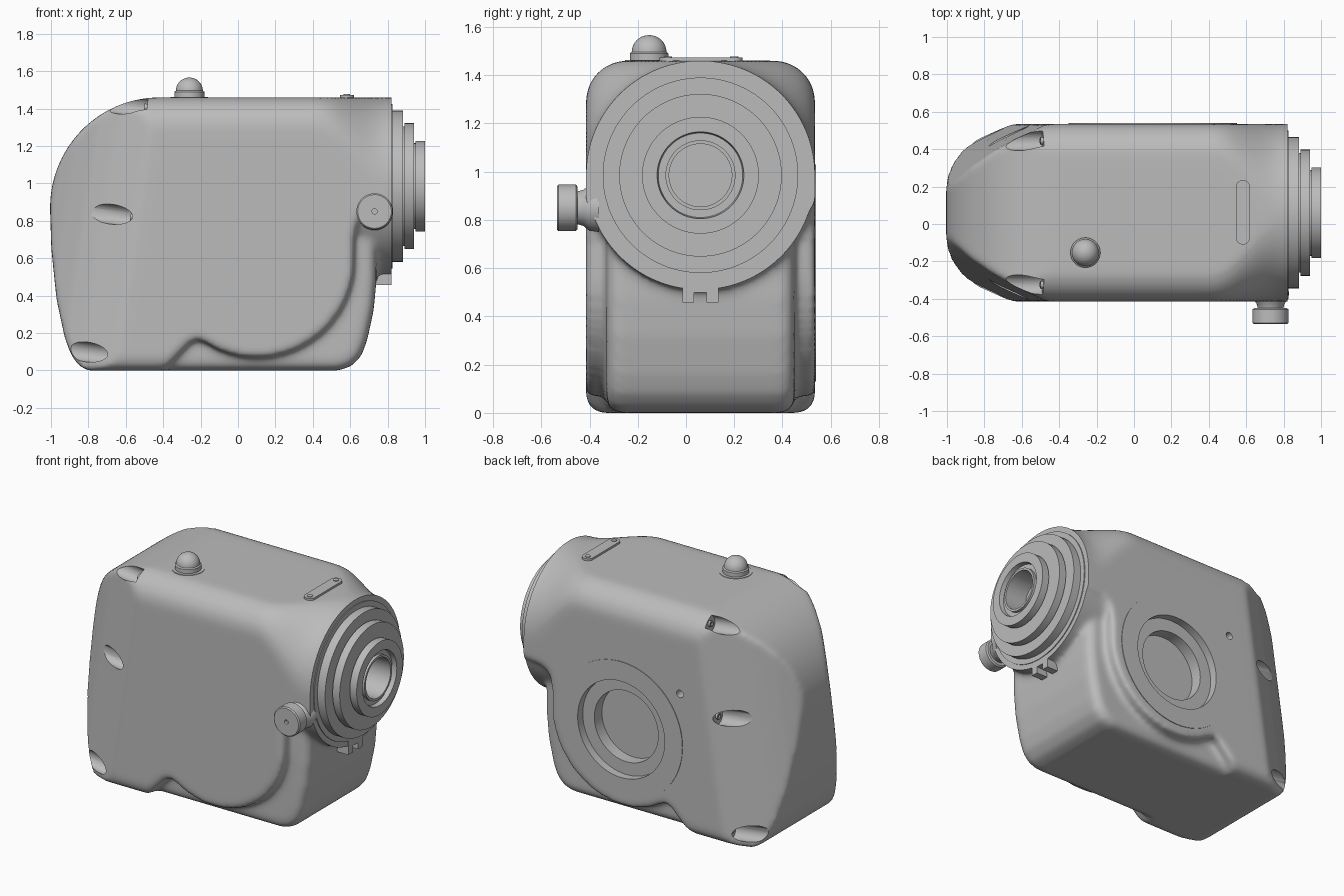
import bpy, bmesh
from math import sin, cos, pi, radians
from mathutils import Vector

if "Cube" in bpy.data.objects:
    bpy.data.objects.remove(bpy.data.objects["Cube"])

CY = 0.06        # middle plane of the housing
HW = 0.475       # half width of the housing
TOP = 1.46
LENS_Z = 0.985

grey = bpy.data.materials.new("housing_grey")
grey.use_nodes = True
grey.diffuse_color = (0.5, 0.5, 0.5, 1)
grey.node_tree.nodes["Principled BSDF"].inputs["Base Color"].default_value = (0.5, 0.5, 0.5, 1)


def activate(ob):
    bpy.ops.object.select_all(action='DESELECT')
    ob.select_set(True)
    bpy.context.view_layer.objects.active = ob


def smooth(ob, angle=35):
    activate(ob)
    bpy.ops.object.shade_smooth_by_angle(angle=radians(angle))
    return ob


def loft(name, rings):
    """Skin a list of equal point rings and cap both ends."""
    bm = bmesh.new()
    vs = [[bm.verts.new(p) for p in ring] for ring in rings]
    n = len(vs[0])
    for a, b in zip(vs, vs[1:]):
        for i in range(n):
            j = (i + 1) % n
            bm.faces.new((a[i], a[j], b[j], b[i]))
    bm.faces.new(vs[0])
    bm.faces.new(vs[-1])
    bmesh.ops.recalc_face_normals(bm, faces=bm.faces)
    me = bpy.data.meshes.new(name)
    bm.to_mesh(me)
    bm.free()
    me.materials.append(grey)
    ob = bpy.data.objects.new(name, me)
    bpy.context.collection.objects.link(ob)
    return ob


def lathe(name, origin, direction, profile, n=64):
    """Revolve (distance along axis, radius) pairs around an axis."""
    q = Vector(direction).to_track_quat('Z', 'Y')
    o = Vector(origin)
    return loft(name, [[o + q @ Vector((r * cos(2 * pi * i / n), r * sin(2 * pi * i / n), t))
                        for i in range(n)] for t, r in profile])


def box(name, lo, hi):
    return loft(name, [[(x, y, z) for x, y in ((lo[0], lo[1]), (hi[0], lo[1]), (hi[0], hi[1]), (lo[0], hi[1]))]
                       for z in (lo[2], hi[2])])


def arc(cx, cy, rx, ry, a0, a1, n):
    return [(cx + rx * cos(radians(a0 + (a1 - a0) * i / n)),
             cy + ry * sin(radians(a0 + (a1 - a0) * i / n))) for i in range(n + 1)]


def modify(ob, kind, **settings):
    m = ob.modifiers.new(kind.lower(), kind)
    for k, v in settings.items():
        setattr(m, k, v)
    activate(ob)
    bpy.ops.object.modifier_apply(modifier=m.name)


def boolean(ob, other, operation, solver='EXACT'):
    modify(ob, 'BOOLEAN', operation=operation, object=other, solver=solver)
    bpy.data.objects.remove(other)


def join(parts, name):
    activate(parts[0])
    for p in parts:
        p.select_set(True)
    bpy.ops.object.join()
    parts[0].name = name
    return parts[0]


# Housing: side outline, cross-section and tapered plan intersected
outline = [(-0.8, 0), (-0.4, 0), (-0.25, 0.155), (-0.215, 0.165), (-0.17, 0.15)]
outline += arc(0.1, 0.59, 0.52, 0.52, -115, 0, 30)
outline += [(0.625, 0.75), (0.65, 0.82), (0.7, 0.85), (0.88, 0.87), (0.88, TOP)]
outline += arc(-0.42, 0.87, 0.585, TOP - 0.87, 90, 180, 24)
outline += [(-0.998, 0.65), (-0.97, 0.38), (-0.925, 0.17), (-0.89, 0.08), (-0.85, 0.025)]
housing = loft("housing", [[(x, CY + s, z) for x, z in outline] for s in (-0.6, 0.6)])


def section(x, r):
    b = 0.075
    pts = arc(HW - r, TOP - r, r, r, 0, 90, 12) + arc(r - HW, TOP - r, r, r, 90, 180, 12)
    pts += arc(b - HW, b, b, b, 180, 270, 6) + arc(HW - b, b, b, b, 270, 360, 6)
    return [(x, CY + y, z) for y, z in pts]


blend = [(i / 8, 0.17 + 0.304 * (3 * (i / 8) ** 2 - 2 * (i / 8) ** 3)) for i in range(9)]
cross = loft("cross_section", [section(-1.2, 0.17)] + [section(0.42 + 0.38 * t, r) for t, r in blend]
             + [section(0.95, 0.474)])
boolean(housing, cross, 'INTERSECT')

taper = [(-2, 0.6), (0, HW + 0.005), (0.2, 0.39), (0.3, 0.33), (0.4, 0.25), (0.47, 0.17), (0.55, 0.05)]
plan = [(d, w) for d, w in taper] + [(d, -w) for d, w in reversed(taper)]
wedge = loft("tapered_plan", [[(-0.65 + 0.15 * z - d, CY + w, z) for d, w in plan] for z in (-0.2, 1.7)])
boolean(housing, wedge, 'INTERSECT')

# Narrower lower core and round lens barrel, fused with soft fillets
foot = [(-0.5, 0), (0.54, 0), (0.61, 0.025), (0.66, 0.08), (0.69, 0.16), (0.725, 0.32),
        (0.74, 0.48), (0.74, 0.9), (-0.5, 0.9)]
core = loft("core", [[(x, CY + s, z) for x, z in foot] for s in (-0.39, 0.39)])
modify(core, 'BEVEL', width=0.06, segments=4, limit_method='ANGLE', angle_limit=radians(60))
boolean(housing, core, 'UNION')
barrel = lathe("barrel", (0, CY, LENS_Z), (1, 0, 0), [(0.5, 0.3), (0.64, HW), (0.88, HW)], 96)
boolean(housing, barrel, 'UNION')
modify(housing, 'REMESH', mode='VOXEL', voxel_size=0.016)
modify(housing, 'SMOOTH', factor=0.5, iterations=14)

# Cutters: barrel end, stepped port in the back, small hole, screw pockets
cutters = [box("end_cutter", (0.82, -1, 0.3), (1.0, 1, 1.7)),
           lathe("port_cutter", (0.1, CY + HW, 0.58), (0, -1, 0),
                 [(-0.1, 0.32), (0.05, 0.32), (0.05, 0.235), (0.13, 0.235)]),
           lathe("hole_cutter", (-0.33, CY + HW, 0.93), (0, -1, 0), [(-0.1, 0.025), (0.06, 0.025)], 24)]
pockets = [(-0.487, 0.385, 1.405), (-0.56, 0.41, 0.82), (-0.65, 0.4, 0.078)]
along = Vector((-1, 0, 0.13))
for side in (-1, 1):
    for x, off, z in pockets:
        at = (x, CY + side * off, z)
        cutters.append(lathe("pocket_cutter", at, along, [(0, 0.053), (0.5, 0.053)], 32))
        smooth(lathe("pocket_screw", at, along, [(-0.02, 0.02), (0.015, 0.02), (0.015, 0.01), (0.005, 0.01)], 20))
boolean(housing, join(cutters, "cutters"), 'DIFFERENCE', 'MANIFOLD')
smooth(housing, 40)

# Ring plate around the back port
ring = lathe("port_ring", (0.1, CY + HW, 0.58), (0, 1, 0), [(-0.02, 0.45), (0.004, 0.45)], 96)
boolean(ring, lathe("ring_bore", (0.1, CY + HW, 0.58), (0, 1, 0), [(-0.1, 0.32), (0.1, 0.32)]), 'DIFFERENCE')
smooth(ring)

# Stepped lens with bore and inner tube
smooth(lathe("lens", (0, CY, LENS_Z), (1, 0, 0),
             [(0.8, 0.44), (0.826, 0.44), (0.826, 0.405), (0.882, 0.405), (0.882, 0.32), (0.89, 0.32),
              (0.89, 0.337), (0.942, 0.337), (0.942, 0.23), (0.95, 0.23), (0.95, 0.242), (1.0, 0.242),
              (1.0, 0.18), (0.97, 0.175), (0.97, 0.145), (0.99, 0.145), (0.99, 0.13), (0.83, 0.13)], 96))

# Notched tab under the lens
for name, y0, y1, z0 in (("tab_prong_right", -0.075, -0.026, 0.457), ("tab_middle", -0.026, 0.026, 0.5),
                         ("tab_prong_left", 0.026, 0.075, 0.457)):
    box(name, (0.735, CY + y0, z0), (0.822, CY + y1, 0.55))

# Side knob
smooth(lathe("knob", (0.73, 0, 0.85), (0, -1, 0),
             [(0.36, 0.1), (0.4, 0.095), (0.425, 0.075), (0.45, 0.068), (0.45, 0.088), (0.457, 0.097),
              (0.528, 0.097), (0.535, 0.09), (0.535, 0.014), (0.515, 0.014)], 48))

# Dome on the top
dome = [(1.44, 0.1), (1.463, 0.1), (1.463, 0.08), (1.49, 0.08), (1.496, 0.072)]
dome += [(1.496 + 0.07 * sin(a), 0.072 * cos(a)) for a in [i * pi / 20.5 for i in range(1, 11)]]
smooth(lathe("top_dome", (-0.26, -0.153, 0), (0, 0, 1), dome, 48))

# Rounded strap plate with two screws on the top
strap = arc(0.582, 0.2, 0.037, 0.035, 0, 180, 12) + arc(0.582, -0.075, 0.037, 0.035, 180, 360, 12)
smooth(loft("strap_plate", [[(x, y, z) for x, y in strap] for z in (1.45, 1.473)]))
for y in (0.2, -0.075):
    smooth(lathe("strap_screw", (0.582, y, 0), (0, 0, 1), [(1.46, 0.017), (1.477, 0.017)], 24))
